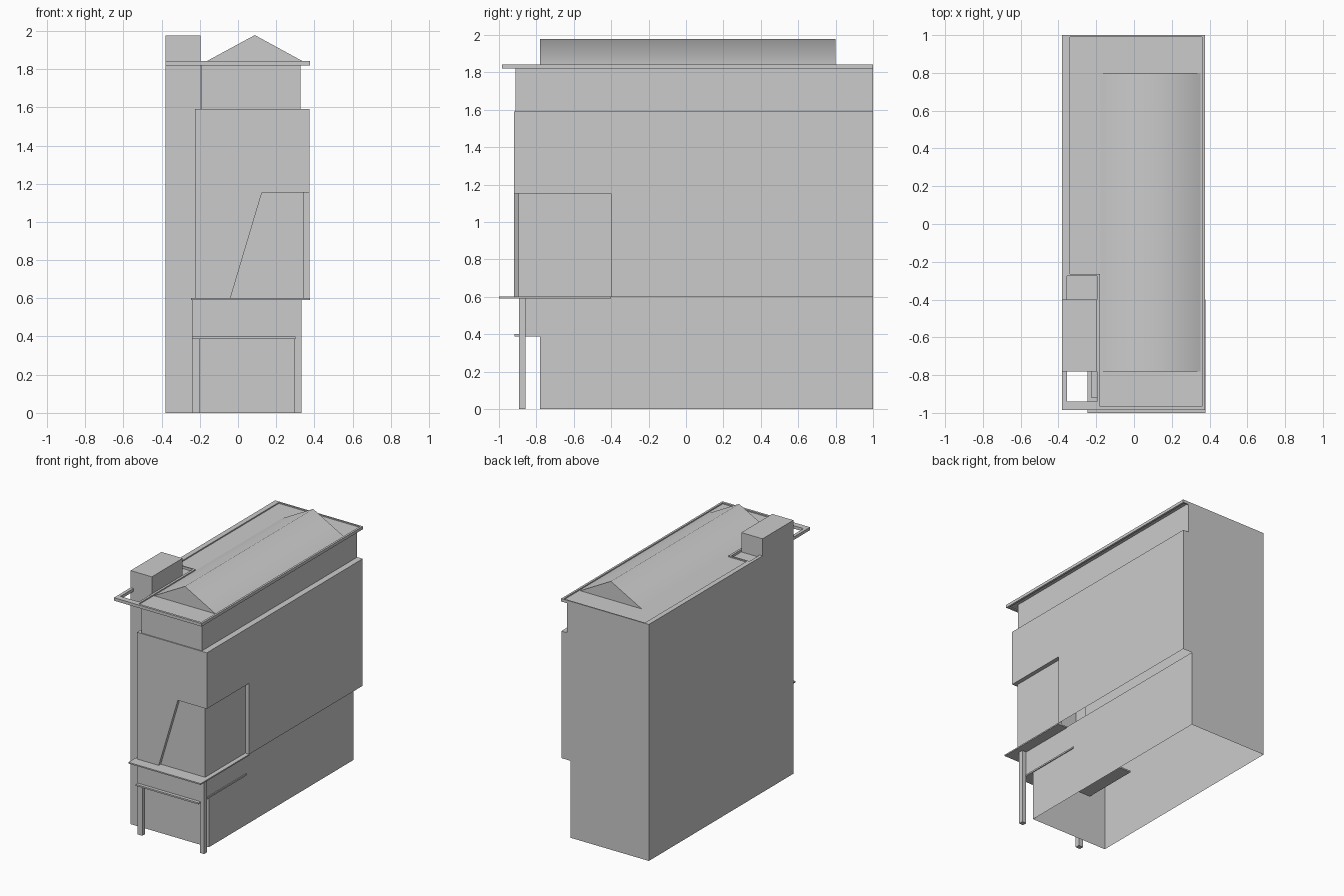
import bpy, bmesh, math

if "Cube" in bpy.data.objects:
    bpy.data.objects.remove(bpy.data.objects["Cube"])


def prism(name, outline, y0, y1):
    """Closed prism from an x-z outline run along y."""
    bm = bmesh.new()
    front = bm.faces.new([bm.verts.new((x, y0, z)) for x, z in outline])
    ext = bmesh.ops.extrude_face_region(bm, geom=[front], use_keep_orig=True)
    for v in ext["geom"]:
        if isinstance(v, bmesh.types.BMVert):
            v.co.y = y1
    bmesh.ops.recalc_face_normals(bm, faces=bm.faces[:])
    mesh = bpy.data.meshes.new(name)
    bm.to_mesh(mesh)
    bm.free()
    ob = bpy.data.objects.new(name, mesh)
    bpy.context.collection.objects.link(ob)
    return ob


def open_at(ob, *levels):
    """Remove the horizontal faces lying at the given heights."""
    bm = bmesh.new()
    bm.from_mesh(ob.data)
    gone = [f for f in bm.faces if abs(f.normal.z) > 0.9
            and any(abs(f.calc_center_median().z - z) < 1e-3 for z in levels)]
    bmesh.ops.delete(bm, geom=gone, context='FACES')
    bm.to_mesh(ob.data)
    bm.free()


def box(name, x0, x1, y0, y1, z0, z1, open_levels=()):
    ob = prism(name, [(x0, z0), (x1, z0), (x1, z1), (x0, z1)], y0, y1)
    open_at(ob, *open_levels)
    return ob


# Storeys, hollow and open underneath
box("ground_floor", -.38, .295, -.78, 1, 0, .6, (0, .6))
box("left_wing", -.38, -.197, -.78, 1, .6, 1.825, (.6,))
box("top_floor", -.195, .328, -.912, 1, 1.59, 1.828, (1.59,))
box("stair_tower", -.38, -.197, -.78, -.4, 1.825, 1.976, (1.825,))
middle = box("middle_floor", -.225, .375, -.92, 1, .6, 1.59)

# Recessed corner window with a slanted front edge
front_cut = prism("front_window_cutter",
                  [(-.07, .5), (-.04, .6), (.125, 1.153), (.5, 1.153), (.5, .5)], -1.1, -.895)
side_cut = box("side_window_cutter", .343, .5, -1.05, -.4, .5, 1.153)
for cut in (front_cut, side_cut):
    cut.hide_render = True
    mod = middle.modifiers.new("window", 'BOOLEAN')
    mod.operation = 'DIFFERENCE'
    mod.solver = 'EXACT'
    mod.object = cut
graph = bpy.context.evaluated_depsgraph_get()
result = bpy.data.meshes.new_from_object(middle.evaluated_get(graph))
middle.modifiers.clear()
middle.data = result
for cut in (front_cut, side_cut):
    bpy.data.objects.remove(cut)
open_at(middle, .6)

# Shop front: fascia, ledge, awning and posts
box("fascia", -.24, .295, -.892, -.78, .395, .6)
box("balcony_ledge", -.245, .378, -1, -.4, .592, .602)
box("awning", -.24, .302, -.918, -.325, .388, .4)
for side, x0, x1 in (("left", -.24, -.2), ("right", .295, .332)):
    box(side + "_post", x0, x1, -.892, -.857, 0, .6)

# Roof deck and the raised cornice rim around it
box("roof_deck", -.34, .365, -.265, .992, 1.828, 1.834)
box("front_roof_deck", -.195, .365, -.97, -.265, 1.828, 1.834)
rims = {
    "left": (-.38, -.34, -.265, 1),
    "back": (-.34, .376, .99, 1),
    "right": (.36, .376, -.985, .99),
    "front": (-.18, .36, -.985, -.967),
    "shaft_front": (-.38, -.18, -.985, -.94),
    "shaft_left": (-.38, -.355, -.94, -.275),
    "shaft_right": (-.197, -.18, -.94, -.265),
    "shaft_back": (-.38, -.18, -.275, -.265),
}
for part, (x0, x1, y0, y1) in rims.items():
    box(part + "_cornice", x0, x1, y0, y1, 1.82, 1.843)

# Gabled roof light
gable = prism("gable_roof", [(-.178, 1.834), (.352, 1.834), (.088, 1.978)], -.78, .8)
bpy.context.view_layer.objects.active = gable
gable.select_set(True)
bpy.ops.object.shade_smooth_by_angle(angle=math.radians(60))
